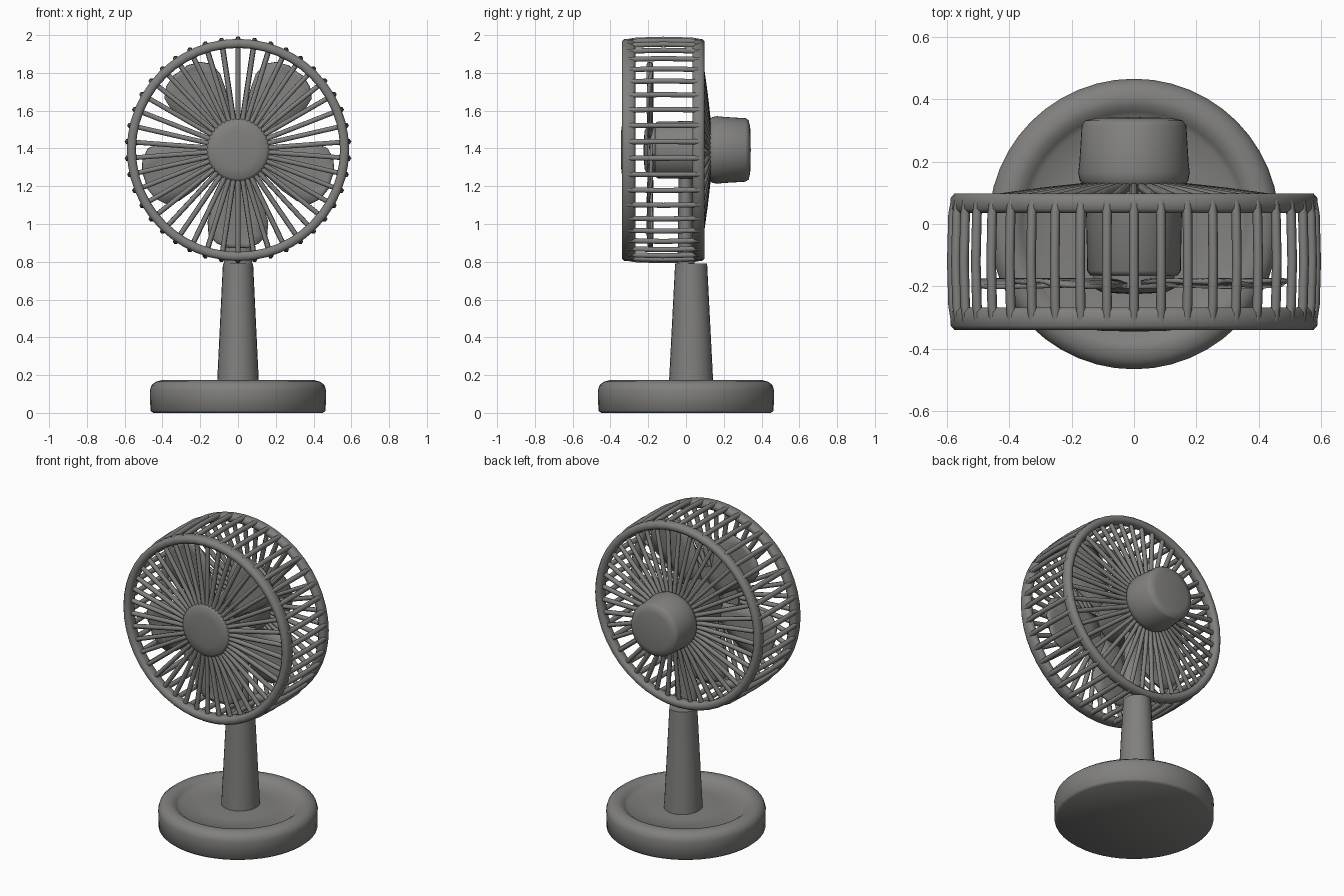
import bpy, bmesh, math
from mathutils import Matrix, Vector

cube = bpy.data.objects.get("Cube")
if cube:
    bpy.data.objects.remove(cube, do_unlink=True)

COLOUR = (0.22, 0.217, 0.21, 1)
grey = bpy.data.materials.new("warm_grey")
grey.use_nodes = True
grey.diffuse_color = COLOUR
grey.node_tree.nodes["Principled BSDF"].inputs["Base Color"].default_value = COLOUR

HEAD_Z = 1.392     # height of the fan axis
SPOKES = 42


def finish(obj, angle=62):
    obj.data.materials.clear()
    obj.data.materials.append(grey)
    bpy.ops.object.select_all(action='DESELECT')
    obj.select_set(True)
    bpy.context.view_layer.objects.active = obj
    bpy.ops.object.shade_smooth_by_angle(angle=math.radians(angle))
    return obj


def from_bmesh(name, bm):
    bmesh.ops.recalc_face_normals(bm, faces=bm.faces)
    mesh = bpy.data.meshes.new(name)
    bm.to_mesh(mesh)
    bm.free()
    obj = bpy.data.objects.new(name, mesh)
    bpy.context.collection.objects.link(obj)
    return obj


def lathe(name, profile, sides=48, head=False, loop=False):
    """Spin (radius, height) points; head parts spin around the y axis."""
    bm = bmesh.new()
    verts = [bm.verts.new((r, 0, h)) for r, h in profile]
    edges = [bm.edges.new(p) for p in zip(verts, verts[1:])]
    if loop:
        edges.append(bm.edges.new((verts[-1], verts[0])))
    bmesh.ops.spin(bm, geom=verts + edges, cent=(0, 0, 0), axis=(0, 0, 1),
                   angle=math.tau, steps=sides, use_merge=True)
    bmesh.ops.remove_doubles(bm, verts=bm.verts, dist=0.0005)
    if head:
        bm.transform(Matrix.Translation((0, 0, HEAD_Z)) @ Matrix.Rotation(-math.pi / 2, 4, 'X'))
    return finish(from_bmesh(name, bm))


def radial_bars(name, path, thickness):
    """Round bars along (radius, y) points, repeated around the fan axis."""
    curve = bpy.data.curves.new(name, 'CURVE')
    curve.dimensions = '3D'
    curve.bevel_depth = thickness
    curve.bevel_resolution = 1
    curve.use_fill_caps = True
    for i in range(SPOKES):
        a = math.pi / 2 + math.tau * i / SPOKES
        line = curve.splines.new('POLY')
        line.points.add(len(path) - 1)
        for point, (r, y) in zip(line.points, path):
            point.co = (r * math.cos(a), y, HEAD_Z + r * math.sin(a), 1)
    obj = bpy.data.objects.new(name, curve)
    bpy.context.collection.objects.link(obj)
    bpy.ops.object.select_all(action='DESELECT')
    obj.select_set(True)
    bpy.context.view_layer.objects.active = obj
    bpy.ops.object.convert(target='MESH')
    return finish(bpy.context.view_layer.objects.active)


# Round base with a raised rim and shallow dish
lathe("base", [(0, 0), (0.45, 0), (0.464, 0.012), (0.466, 0.12), (0.458, 0.147),
               (0.435, 0.165), (0.405, 0.173), (0.38, 0.168), (0.36, 0.153),
               (0.34, 0.136), (0.2, 0.143), (0, 0.152)])

# Tapered stand and the support inside the cage
def post(name, r_low, r_high, z_low, z_high, y, squash):
    bm = bmesh.new()
    bmesh.ops.create_cone(bm, cap_ends=True, segments=24, radius1=r_low, radius2=r_high,
                          depth=z_high - z_low)
    bm.transform(Matrix.Translation((0, y, (z_low + z_high) / 2))
                 @ Matrix.Diagonal((1, squash, 1, 1)))
    return finish(from_bmesh(name, bm))

post("stand", 0.112, 0.08, 0.13, 0.79, 0.027, 1.06)
post("inner_support", 0.075, 0.065, 0.78, 1.24, 0.0, 0.6)

# Front and back cage rings
def cage_ring(name, y0, y1):
    c = 0.014
    lathe(name, [(0.54, y0 + c), (0.552, y0), (0.576, y0), (0.588, y0 + c),
                 (0.588, y1 - c), (0.576, y1), (0.552, y1), (0.54, y1 - c)],
          head=True, loop=True)

cage_ring("front_ring", -0.34, -0.268)
cage_ring("back_ring", 0.035, 0.098)

# Cage bars
radial_bars("side_bars", [(0.574, -0.31), (0.582, -0.26), (0.586, -0.12),
                          (0.582, 0.03), (0.574, 0.075)], 0.0155)
radial_bars("front_spokes", [(0.14, -0.316), (0.56, -0.305)], 0.0145)
radial_bars("back_spokes", [(0.14, 0.12), (0.3, 0.102), (0.56, 0.066)], 0.0145)

# Front cap, motor and shaft housing
lathe("front_cap", [(0, -0.345), (0.1, -0.343), (0.15, -0.337), (0.17, -0.322),
                    (0.168, -0.295), (0, -0.29)], head=True)
lathe("motor_housing", [(0, 0.11), (0.158, 0.115), (0.174, 0.14), (0.179, 0.165),
                        (0.175, 0.2), (0.168, 0.315), (0.157, 0.332), (0.12, 0.34),
                        (0, 0.343)], head=True)
lathe("inner_motor", [(0, -0.165), (0.14, -0.165), (0.15, -0.15), (0.155, 0.12),
                      (0, 0.12)], head=True)
lathe("blade_hub", [(0, -0.225), (0.1, -0.22), (0.13, -0.205), (0.13, -0.16),
                    (0, -0.16)], head=True)

# Five broad blades, rounded at the tip and slightly pitched
OUTLINE = [(0.1, 0.05), (0.2, 0.09), (0.29, 0.132), (0.38, 0.16), (0.45, 0.155),
           (0.495, 0.11), (0.518, 0.045)]
bm = bmesh.new()
for i in range(5):
    turn = Matrix.Rotation(math.tau * i / 5, 4, 'Y')
    rows = []
    for r, w in OUTLINE:
        row = []
        for s in (-1, -0.5, 0, 0.5, 1):
            p = Vector((s * w, -0.182 + 0.06 * s * w - 0.01 * s * s, -r))
            row.append(bm.verts.new(turn @ p + Vector((0, 0, HEAD_Z))))
        rows.append(row)
    for low, high in zip(rows, rows[1:]):
        for k in range(4):
            bm.faces.new((low[k], low[k + 1], high[k + 1], high[k]))
blades = from_bmesh("blades", bm)
solid = blades.modifiers.new("thickness", 'SOLIDIFY')
solid.thickness = 0.014
solid.offset = 0
finish(blades)
